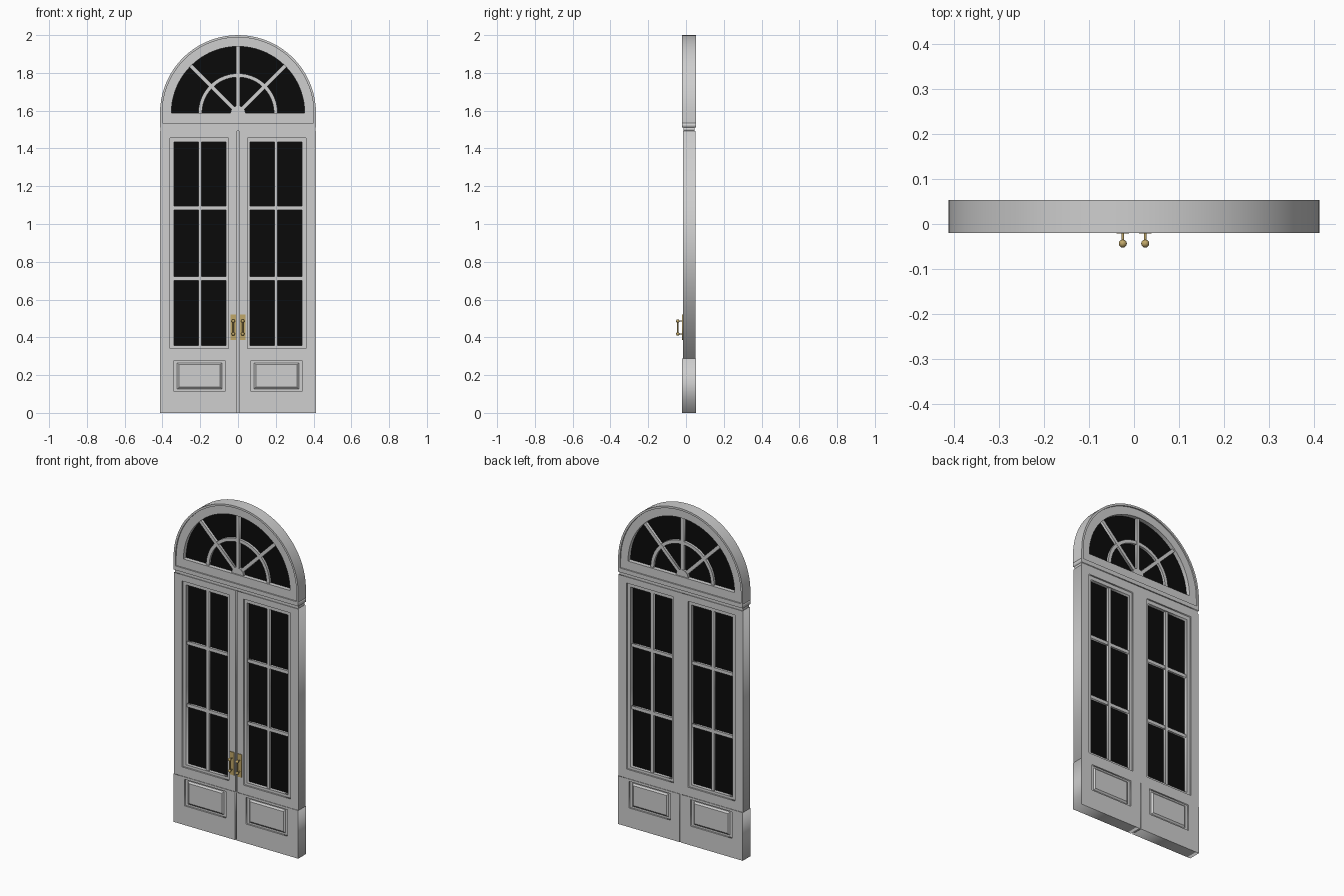
import bpy, bmesh, math
from mathutils import Vector

if "Cube" in bpy.data.objects:
    bpy.data.objects.remove(bpy.data.objects["Cube"])

Y0, Y1 = -0.02, 0.053          # front and back faces of the door
YC = (Y0 + Y1) / 2
CZ, R = 1.587, 0.413           # arch centre height and radius


def material(name, r, g, b):
    m = bpy.data.materials.new(name)
    m.diffuse_color = (r, g, b, 1)
    m.use_nodes = True
    m.node_tree.nodes["Principled BSDF"].inputs["Base Color"].default_value = m.diffuse_color
    return m


PAINT = material("pale grey paint", 0.62, 0.62, 0.62)
GLASS = material("black glass", 0.003, 0.003, 0.003)
BRASS = material("brass", 0.53, 0.39, 0.14)


def add(name, mesh, mat):
    mesh.materials.clear()
    mesh.materials.append(mat)
    ob = bpy.data.objects.new(name, mesh)
    bpy.context.collection.objects.link(ob)
    return ob


def plate(name, loops, y0, y1, mat=PAINT):
    """Extruded x-z outline; further loops are holes."""
    cu = bpy.data.curves.new(name, 'CURVE')
    cu.dimensions, cu.fill_mode, cu.extrude = '2D', 'BOTH', (y1 - y0) / 2
    for pts in loops:
        sp = cu.splines.new('POLY')
        sp.points.add(len(pts) - 1)
        for p, (x, z) in zip(sp.points, pts):
            p.co = (x, z, 0, 1)
        sp.use_cyclic_u = True
    tmp = bpy.data.objects.new("tmp", cu)
    bpy.context.collection.objects.link(tmp)
    dg = bpy.context.evaluated_depsgraph_get()
    mesh = bpy.data.meshes.new_from_object(tmp.evaluated_get(dg))
    bpy.data.objects.remove(tmp)
    for v in mesh.vertices:
        x, z, d = v.co
        v.co = (x, (y0 + y1) / 2 - d, z)
    bm = bmesh.new()
    bm.from_mesh(mesh)
    bmesh.ops.remove_doubles(bm, verts=bm.verts, dist=1e-5)
    bmesh.ops.recalc_face_normals(bm, faces=bm.faces)
    bm.to_mesh(mesh)
    bm.free()
    return add(name, mesh, mat)


def rect(x0, x1, z0, z1):
    return [(x0, z0), (x1, z0), (x1, z1), (x0, z1)]


def arc(r, n=36):
    return [(r * math.cos(math.pi * i / n), CZ + r * math.sin(math.pi * i / n)) for i in range(n + 1)]


def arch(r, z):
    return [(-r, z), (r, z)] + arc(r)


def raised_panel(name, x0, x1, z0, z1, base, top, inset):
    """Chamfered field standing proud on both sides of the door."""
    bm = bmesh.new()
    rings = []
    for y, i in ((YC - top, inset), (YC - base, 0), (YC + base, 0), (YC + top, inset)):
        rings.append([bm.verts.new((x, y, z)) for x, z in rect(x0 + i, x1 - i, z0 + i, z1 - i)])
    bm.faces.new(rings[0])
    bm.faces.new(rings[-1])
    for a, b in zip(rings, rings[1:]):
        for k in range(4):
            bm.faces.new((a[k], a[(k + 1) % 4], b[(k + 1) % 4], b[k]))
    bmesh.ops.recalc_face_normals(bm, faces=bm.faces)
    mesh = bpy.data.meshes.new(name)
    bm.to_mesh(mesh)
    bm.free()
    return add(name, mesh, PAINT)


def rod(name, a, b, r):
    a, b = Vector(a), Vector(b)
    bpy.ops.mesh.primitive_cylinder_add(vertices=16, radius=r, depth=(b - a).length, location=(a + b) / 2)
    ob = bpy.context.object
    ob.name = name
    ob.rotation_euler = (b - a).to_track_quat('Z', 'Y').to_euler()
    ob.data.materials.append(BRASS)
    bpy.ops.object.shade_smooth_by_angle()


def ball(name, loc, r):
    bpy.ops.mesh.primitive_uv_sphere_add(segments=16, ring_count=10, radius=r, location=loc)
    ob = bpy.context.object
    ob.name = name
    ob.data.materials.append(BRASS)
    bpy.ops.object.shade_smooth()


# arched fanlight: rim, recessed face, glass
rim = plate("arch_rim", [arch(R, 1.535), arch(0.401, 1.536)], Y0, Y1)
face = plate("arch_face", [arch(0.402, 1.535), arc(0.353)], Y0 + 0.008, Y1 - 0.008)
for ob in (rim, face):
    bpy.context.view_layer.objects.active = ob
    ob.select_set(True)
    bpy.ops.object.shade_smooth_by_angle()
    ob.select_set(False)
plate("fan_glass", [arc(0.356)], YC - 0.004, YC + 0.004, GLASS)

# fanlight bars: ring, spokes and hub
plate("fan_ring", [arc(0.21) + arc(0.19)[::-1]], YC - 0.018, YC + 0.018)
for i in (1, 2, 3):
    a = math.pi * i / 4
    c, s = math.cos(a), math.sin(a)
    plate("fan_spoke", [[(c * r - s * w, CZ + s * r + c * w) for r, w in
                         ((0.02, -0.01), (0.358, -0.01), (0.358, 0.01), (0.02, 0.01))]],
          YC - 0.019, YC + 0.019)
plate("fan_hub", [arc(0.04, 6)], YC - 0.021, YC + 0.021)

# transom mouldings between fanlight and doors
plate("transom_band", [rect(-R, R, 1.511, 1.535)], Y0, Y1)
plate("transom_groove", [rect(-R + 0.004, R - 0.004, 1.493, 1.511)], Y0 + 0.007, Y1 - 0.007)

# the two door leaves
for side, s in (("left", -1), ("right", 1)):
    def box(x0, x1, z0, z1):
        return rect(*sorted((s * x0, s * x1)), z0, z1)

    win, pan = (0.049, 0.359, 0.342, 1.456), (0.066, 0.341, 0.115, 0.274)
    plate(side + "_door_frame", [box(0.005, R, 0.288, 1.493), box(*win)], Y0 + 0.003, Y1 - 0.003)
    plate(side + "_kick_frame", [box(0.005, R, 0, 0.288), box(*pan)], Y0, Y1)
    # stepped window moulding, glass and bars
    plate(side + "_window_moulding", [box(*win), box(0.064, 0.338, 0.357, 1.434)], YC - 0.024, YC + 0.024)
    plate(side + "_window_glass", [box(0.06, 0.342, 0.35, 1.44)], YC - 0.004, YC + 0.004, GLASS)
    plate(side + "_upright_bar", [box(0.192, 0.21, 0.357, 1.434)], YC - 0.018, YC + 0.018)
    for z in (0.711, 1.085):
        plate(side + "_cross_bar", [box(0.064, 0.338, z - 0.01, z + 0.01)], YC - 0.017, YC + 0.017)
    # lower panel: recess bed and chamfered field
    plate(side + "_panel_bed", [box(*pan)], YC - 0.027, YC + 0.027)
    x0, x1 = sorted((s * 0.084, s * 0.323))
    raised_panel(side + "_raised_panel", x0, x1, 0.126, 0.265, 0.027, 0.035, 0.01)
    # handle: back plate, posts, knobs and grip
    x = s * 0.025
    plate(side + "_handle_plate", [box(0.011, 0.039, 0.385, 0.522)], Y0 - 0.001, Y0 + 0.004, BRASS)
    for z in (0.418, 0.486):
        rod(side + "_handle_post", (x, Y0, z), (x, -0.042, z), 0.003)
        ball(side + "_handle_knob", (x, -0.0435, z), 0.009)
    rod(side + "_handle_grip", (x, -0.0435, 0.418), (x, -0.0435, 0.486), 0.0035)

# strip closing the gap between the leaves, flush at the back
plate("meeting_strip", [rect(-0.006, 0.006, 0, 1.493)], 0.0, Y1 - 0.003)
